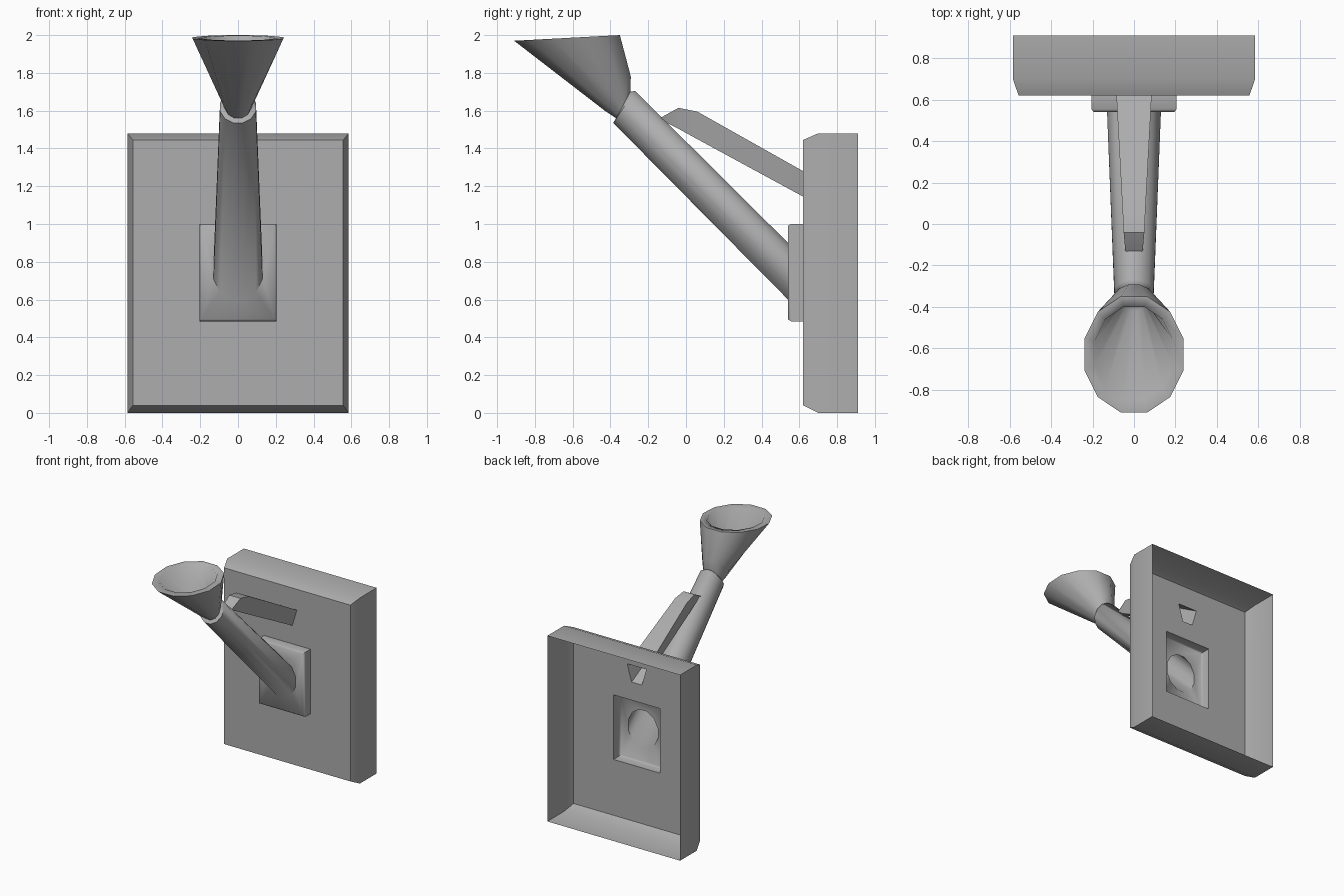
import bpy, bmesh, math
from mathutils import Vector

if "Cube" in bpy.data.objects:
    bpy.data.objects.remove(bpy.data.objects["Cube"])

SIDES = 12

# Dark grey used by every part
grey = bpy.data.materials.new("dark_grey")
grey.diffuse_color = (0.42, 0.42, 0.42, 1)
grey.use_nodes = True
grey.node_tree.nodes["Principled BSDF"].inputs["Base Color"].default_value = grey.diffuse_color


def oval(front, back, hx):
    """Tilted 12-sided ring through two (y, z) extremes, half width hx."""
    f, b = Vector((0, *front)), Vector((0, *back))
    c, r = (f + b) / 2, (f - b) / 2
    k = 1 / math.cos(math.pi / SIDES)
    pts = []
    for i in range(SIDES):
        a = 2 * math.pi * (i + 0.5) / SIDES
        pts.append(c + r * math.cos(a) * k + Vector((hx * math.sin(a) * k, 0, 0)))
    return pts


def rect(y, hx, z0, z1):
    return [(-hx, y, z0), (hx, y, z0), (hx, y, z1), (-hx, y, z1)]


def brace_ring(y0, z0, w0, y1, z1, w1):
    """Trapezoid section: bottom edge 0, top edge 1."""
    return [(-w0, y0, z0), (w0, y0, z0), (w1, y1, z1), (-w1, y1, z1)]


def loft(name, rings, holes=(), cap=False, tube=(), smooth=35):
    """Skin the rings. With holes, fill the last ring around them;
    tube rings continue outward from the first hole."""
    bm = bmesh.new()

    def skin(vr):
        for a, b in zip(vr, vr[1:]):
            n = len(a)
            for i in range(n):
                j = (i + 1) % n
                bm.faces.new((a[i], a[j], b[j], b[i]))

    def add(ring):
        return [bm.verts.new(p) for p in ring]

    vr = [add(r) for r in rings]
    skin(vr)
    if cap:
        bm.faces.new(vr[-1])
    if holes:
        hv = [add(h) for h in holes]
        edges = []
        for lp in [vr[-1]] + hv:
            for i in range(len(lp)):
                pair = (lp[i], lp[(i + 1) % len(lp)])
                edges.append(bm.edges.get(pair) or bm.edges.new(pair))
        bmesh.ops.triangle_fill(bm, edges=edges, use_beauty=True,
                                use_dissolve=False, normal=(0, -1, 0))
        skin([hv[0]] + [add(r) for r in tube])
    bmesh.ops.recalc_face_normals(bm, faces=bm.faces)
    me = bpy.data.meshes.new(name)
    bm.to_mesh(me)
    bm.free()
    me.materials.append(grey)
    ob = bpy.data.objects.new(name, me)
    bpy.context.collection.objects.link(ob)
    bpy.ops.object.select_all(action='DESELECT')
    ob.select_set(True)
    bpy.context.view_layer.objects.active = ob
    bpy.ops.object.shade_smooth_by_angle(angle=math.radians(smooth))
    return ob


# Shared openings
plate_back = rect(0.62, 0.205, 0.485, 1.0)
brace_root = brace_ring(0.62, 1.145, 0.045, 0.62, 1.28, 0.085)
arm_root = oval((0.54, 0.60), (0.54, 0.90), 0.13)
neck = oval((-0.37, 1.56), (-0.295, 1.70), 0.07)

# Wall panel: hollow, open at the back, chamfered front edge
loft("wall_panel",
     [rect(0.91, 0.585, 0, 1.48), rect(0.70, 0.585, 0, 1.48),
      rect(0.62, 0.557, 0.04, 1.445)],
     holes=[plate_back, brace_root])

# Raised hollow plate with the arm blending out of it, up to the collar
loft("arm_and_plate",
     [plate_back, rect(0.555, 0.205, 0.485, 1.0), rect(0.54, 0.195, 0.495, 0.99)],
     holes=[arm_root], smooth=65,
     tube=[oval((-0.385, 1.535), (-0.27, 1.705), 0.095), neck])

# Upper brace from panel to arm
loft("brace",
     [brace_root,
      brace_ring(0.04, 1.46, 0.035, 0.06, 1.595, 0.055),
      brace_ring(-0.06, 1.515, 0.03, -0.04, 1.615, 0.05),
      brace_ring(-0.14, 1.555, 0.025, -0.13, 1.565, 0.042)], cap=True)

# Flared cup shell
rim = oval((-0.91, 1.97), (-0.35, 2.0), 0.24)
loft("cup_shell",
     [neck, oval((-0.43, 1.60), (-0.292, 1.78), 0.095), rim], smooth=60)

# Cup lip and conical hollow, softly shaded; wound to face upward
inside = loft("cup_inside",
              [rim, oval((-0.85, 1.972), (-0.40, 1.997), 0.19),
               oval((-0.42, 1.66), (-0.34, 1.76), 0.05)], cap=True, smooth=180)
if inside.data.polygons[0].normal.z < 0:
    inside.data.flip_normals()
